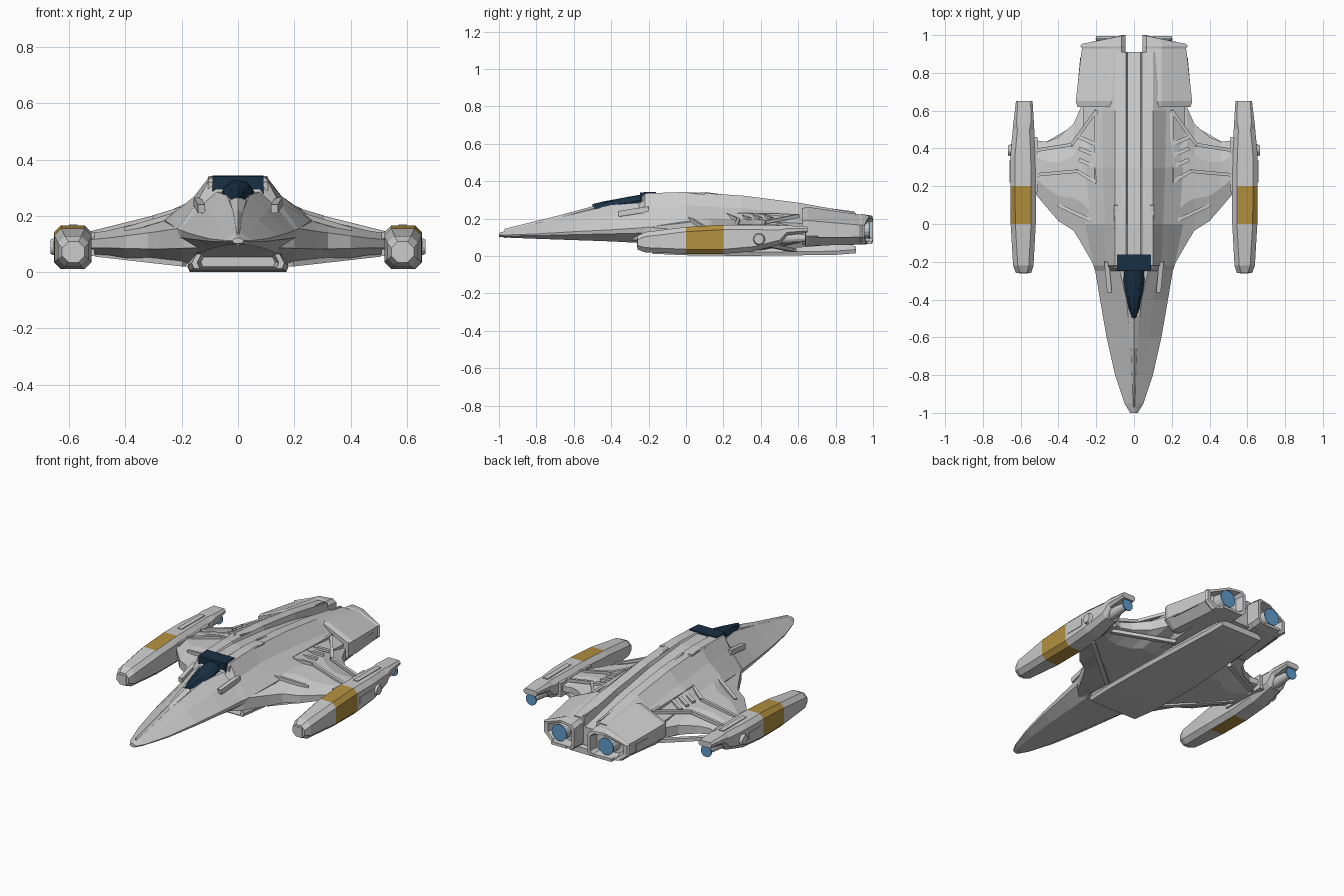
import bpy, bmesh
from math import cos, sin, pi
from mathutils import Vector, Matrix

if "Cube" in bpy.data.objects:
    bpy.data.objects.remove(bpy.data.objects["Cube"])


def paint(name, rgb):
    m = bpy.data.materials.new(name)
    m.diffuse_color = (*rgb, 1)
    m.use_nodes = True
    m.node_tree.nodes["Principled BSDF"].inputs["Base Color"].default_value = m.diffuse_color
    return m


GLASS = paint("dark_glass", (0.01, 0.03, 0.06))
GOLD = paint("gold_band", (0.45, 0.28, 0.05))
GLOW = paint("blue_glow", (0.12, 0.33, 0.6))


def finish(name, bm, mirror=False, mat=None):
    bmesh.ops.recalc_face_normals(bm, faces=bm.faces)
    me = bpy.data.meshes.new(name)
    bm.to_mesh(me)
    bm.free()
    ob = bpy.data.objects.new(name, me)
    bpy.context.collection.objects.link(ob)
    if mat:
        me.materials.append(mat)
    if mirror:
        ob.modifiers.new("mirror", 'MIRROR').use_mirror_merge = False
    return ob


def loft(name, rings, mirror=False, mat=None):
    """Skin closed rings of equal length and cap both ends."""
    bm = bmesh.new()
    vs = [[bm.verts.new(p) for p in r] for r in rings]
    n = len(rings[0])
    for a, b in zip(vs, vs[1:]):
        for k in range(n):
            bm.faces.new((a[k], a[(k + 1) % n], b[(k + 1) % n], b[k]))
    bm.faces.new(vs[0])
    bm.faces.new(vs[-1])
    return finish(name, bm, mirror, mat)


def both(y, half):
    """Full ring from a half outline running top centre to bottom centre."""
    return [(x, y, z) for x, z in half] + [(-x, y, z) for x, z in half[-2:0:-1]]


def inset(ring, s, dy):
    c = sum((Vector(p) for p in ring), Vector()) / len(ring)
    return [c + Vector(((p[0] - c.x) * s, p[1] - c.y + dy, (p[2] - c.z) * s)) for p in ring]


def bar(name, a, b, w, h, mirror=True, mat=None):
    a, b = Vector(a), Vector(b)
    d = b - a
    m = Matrix.Translation((a + b) / 2) @ d.to_track_quat('Y', 'Z').to_matrix().to_4x4()
    bm = bmesh.new()
    bmesh.ops.create_cube(bm, size=1, matrix=m @ Matrix.Diagonal((w, d.length, h, 1)))
    return finish(name, bm, mirror, mat)


def tube(name, c, r1, r2, length, axis='Y', mat=None, n=14):
    bm = bmesh.new()
    rot = Matrix.Rotation(-pi / 2, 4, 'X') if axis == 'Y' else Matrix.Rotation(pi / 2, 4, 'Y')
    bmesh.ops.create_cone(bm, cap_ends=True, segments=n, radius1=r1, radius2=r2,
                          depth=length, matrix=Matrix.Translation(c) @ rot)
    return finish(name, bm, True, mat)


# Main hull: y, top half-width, top z, groove depth, shoulder x z, edge x z, bottom x z
hull = [
    (-1.0, .004, .122, 0, .012, .118, .02, .112, .01, .102),
    (-.95, .008, .14, 0, .025, .13, .05, .113, .03, .098),
    (-.8, .012, .175, 0, .05, .15, .10, .118, .06, .092),
    (-.6, .02, .225, 0, .075, .185, .145, .13, .09, .085),
    (-.4, .04, .272, 0, .10, .22, .18, .14, .11, .078),
    (-.25, .075, .285, 0, .13, .238, .205, .15, .13, .07),
    (-.22, .10, .335, .004, .145, .25, .215, .152, .14, .068),
    (0, .10, .342, .01, .155, .27, .26, .185, .19, .045),
    (.3, .10, .323, .022, .165, .255, .27, .19, .2, .04),
    (.6, .10, .285, .035, .17, .225, .27, .175, .2, .045),
    (.91, .10, .23, .05, .17, .2, .24, .16, .2, .07)]
rings = []
for y, tw, tz, d, sx, sz, ex, ez, bx, bz in hull:
    g = min(.035, tw * .5)
    rings.append(both(y, [(0, tz - d), (g, tz - d), (g * 1.2, tz), (tw, tz), (sx, sz), (ex, ez),
                          (ex * .97, ez - (ez - bz) * .35), (bx, bz), (0, bz)]))
loft("main_hull", rings)

# Canopy and dark cockpit brow
loft("canopy", [both(y, [(0, z), (w * .6, z - .008), (w, z - .03), (w, .25), (0, .25)])
                for y, w, z in [(-.5, .008, .277), (-.45, .028, .29), (-.38, .045, .303),
                                (-.3, .056, .318), (-.23, .05, .33)]], mat=GLASS)
bar("cockpit_brow", (0, -.245, .309), (0, -.16, .312), .18, .062, False, GLASS)
bar("brow_pillar", (.095, -.235, .305), (.095, .1, .325), .022, .03)
bar("cheek_fin", (.13, -.36, .225), (.145, -.2, .25), .025, .03)
loft("nose_ridge", [both(y, [(0, z), (w, z - .012), (w, z - .05), (0, z - .05)])
                    for y, w, z in [(-.97, .006, .145), (-.66, .016, .222), (-.49, .03, .268)]])

# Belly keel with recessed front opening
keel = [both(y, [(0, t), (w * .78, t), (w, b + .02), (w * .95, b), (0, b)])
        for y, w, t, b in [(-.18, .165, .1, .012), (0, .18, .1, .004), (.3, .18, .1, 0),
                           (.8, .15, .08, .006), (.91, .14, .05, .015)]]
loft("belly_keel", [inset(keel[0], .8, .09), inset(keel[0], .88, 0)] + keel)

# Wings: x, leading y, trailing y, top z, bottom z
rings = []
for x, y0, y1, zt, zb in [(.13, -.31, .70, .22, .03), (.2, -.24, .68, .212, .03),
                          (.28, -.1, .62, .192, .035), (.32, -.035, .53, .182, .04),
                          (.4, .016, .46, .163, .05), (.46, .085, .435, .148, .06),
                          (.54, .18, .445, .135, .065)]:
    c, m, t = y1 - y0, (zt + zb) / 2, (zt - zb) * .2
    rings.append([(x, y0, m + t), (x, y0 + .3 * c, zt), (x, y0 + .7 * c, zt), (x, y1, m + t),
                  (x, y1, m - t), (x, y0 + .7 * c, zb), (x, y0 + .3 * c, zb), (x, y0, m - t)])
loft("wing", rings, True)
for i, (a, b) in enumerate([((.2, .6, .215), (.33, .42, .18)), ((.33, .42, .18), (.52, .39, .135)),
                            ((.2, .22, .222), (.3, .28, .192)), ((.3, .28, .192), (.52, .26, .137)),
                            ((.2, .22, .222), (.2, .6, .215)), ((.23, .02, .2), (.4, .1, .15))]):
    bar(f"wing_rib_{i}", a, b, .018, .018)
for i, y in enumerate((.3, .36, .42)):
    bar(f"wing_vent_{i}", (.2, y, .218), (.29, y + .04, .198), .02, .014)
for i, (a, b) in enumerate([((.19, .0, .03), (.5, .25, .065)), ((.19, .58, .03), (.5, .4, .065))]):
    bar(f"wing_under_rib_{i}", a, b, .025, .02)

# Rear engine blocks: y, outer x, top z, bottom z
rings = []
for y, xo, zt, zb in [(.62, .30, .255, .06), (.65, .308, .262, .055), (.9, .28, .226, .06),
                      (.93, .275, .222, .062), (.94, .285, .224, .06), (1.0, .275, .215, .066)]:
    xi, h = .045, zt - zb
    pts = [(xi, zt - .02), (xi + .02, zt), (xi + .1, zt), (xo, zt - .35 * h),
           (xo, zb + .25 * h), (xo - .05, zb), (xi + .02, zb), (xi, zb + .02)]
    sweep = .2 if y > .95 else 0
    rings.append([(x, y - sweep * (x - xi), z) for x, z in pts])
end = rings[-1]
loft("engine_block", rings + [inset(end, .82, 0), inset(end, .72, -.05)], True)
tube("engine_nozzle", (.155, .945, .14), .05, .045, .06)
tube("engine_glow", (.155, .98, .14), .05, .05, .006, mat=GLOW, n=20)
bar("engine_side_panel", (.292, .69, .125), (.275, .88, .125), .02, .05)
bar("engine_lip", (.15, .9, .068), (.15, .995, .072), .1, .016)
bar("groove_rail", (.052, .1, .336), (.052, .9, .232), .012, .012)

# Outrigger pods: y, inner x, outer x, bottom z, top z
rings = []
for y, xi, xo, zb, zt in [(-.26, .545, .625, .035, .108), (-.22, .532, .64, .02, .128),
                          (0, .52, .653, .011, .155), (.2, .52, .655, .011, .166),
                          (.36, .522, .655, .025, .166), (.5, .528, .642, .06, .164),
                          (.54, .53, .638, .11, .163), (.65, .537, .625, .125, .158)]:
    c = min(.025, (zt - zb) * .3)
    rings.append([(xi + c, y, zt), (xo - c, y, zt), (xo, y, zt - c), (xo, y, zb + c),
                  (xo - c, y, zb), (xi + c, y, zb), (xi, y, zb + c), (xi, y, zt - c)])
pod = loft("pod", rings, True)
pod.data.materials.append(paint("pod_grey", (.8, .8, .8)))
pod.data.materials.append(GOLD)
for f in pod.data.polygons:
    c = f.center
    if 0 < c.y < .2 and c.x > .545:
        f.material_index = 1
tube("pod_nozzle", (.582, .57, .095), .032, .02, .13)
tube("pod_glow", (.582, .638, .095), .035, .035, .006, mat=GLOW, n=20)
tube("pod_side_disc", (.652, .39, .09), .038, .026, .03, axis='X')
bar("pod_side_rail", (.652, .22, .09), (.652, .34, .09), .012, .04)
bar("pod_top_strip", (.585, .28, .166), (.585, .5, .165), .03, .008)
bar("pod_nose_plate", (.585, -.25, .07), (.585, -.262, .07), .05, .05)
bar("pod_wing_collar", (.525, .17, .1), (.525, .46, .1), .03, .085)
